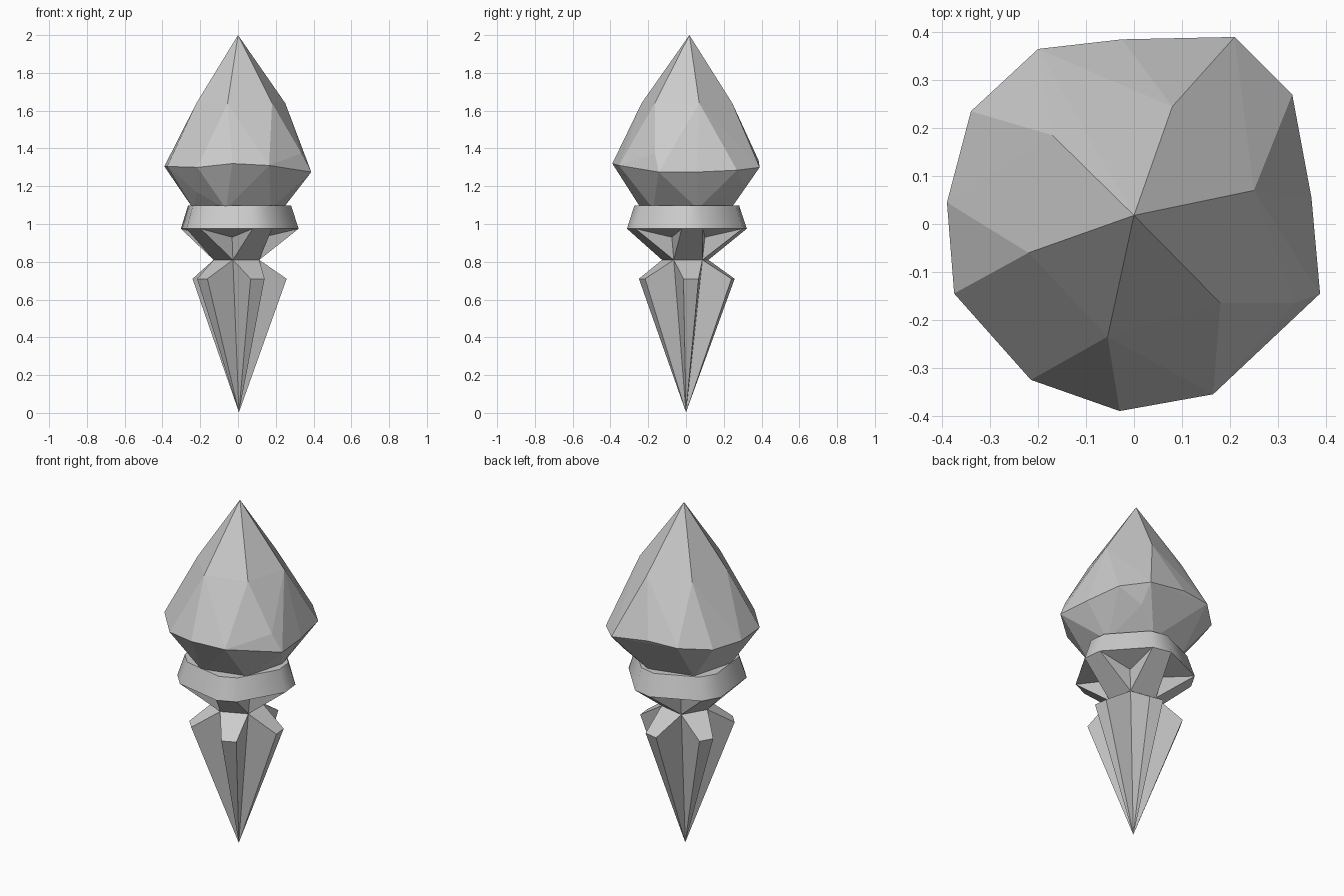
import bpy, bmesh, math

if "Cube" in bpy.data.objects:
    bpy.data.objects.remove(bpy.data.objects["Cube"])

FIN_ANGLES = [math.radians(6 + 72 * i) for i in range(5)]
HALF = math.radians(36)


def polar(r, a, z):
    return (r * math.cos(a), r * math.sin(a), z)


def make_object(name, bm):
    bmesh.ops.remove_doubles(bm, verts=bm.verts[:], dist=0.0005)
    bmesh.ops.recalc_face_normals(bm, faces=bm.faces[:])
    mesh = bpy.data.meshes.new(name)
    bm.to_mesh(mesh)
    bm.free()
    obj = bpy.data.objects.new(name, mesh)
    bpy.context.collection.objects.link(obj)
    return obj


def add_face(bm, *points):
    bm.faces.new([bm.verts.new(p) for p in points])


# Faceted gem: irregular cut stone wrapped around rings of corner points
crown = [(0.08, 0.245), (0.25, 0.07), (0.18, -0.165),
         (-0.055, -0.235), (-0.22, -0.06), (-0.17, 0.185)]
girdle = [(0.21, 0.39, 1.30), (0.33, 0.27, 1.285), (0.37, 0.055, 1.275),
          (0.388, -0.145, 1.275), (0.335, -0.165, 1.375), (0.165, -0.355, 1.31),
          (-0.03, -0.39, 1.32), (-0.215, -0.325, 1.30), (-0.375, -0.145, 1.305),
          (-0.39, 0.045, 1.305), (-0.34, 0.235, 1.31), (-0.20, 0.365, 1.33),
          (-0.025, 0.385, 1.335)]
pavilion = [(0.20, 0.30, 1.205), (-0.29, 0.06, 1.20), (-0.22, -0.19, 1.17)]
base = [polar(0.245, math.radians(15 + 60 * i), 1.08) for i in range(6)]
bm = bmesh.new()
for p in [(0, 0.018, 2.0)] + [(x, y, 1.64) for x, y in crown] + girdle + pavilion + base:
    bm.verts.new(p)
hull = bmesh.ops.convex_hull(bm, input=bm.verts[:])
bmesh.ops.delete(bm, geom=list({v for v in hull["geom_interior"]
                                if isinstance(v, bmesh.types.BMVert)}), context='VERTS')
bmesh.ops.dissolve_limit(bm, angle_limit=math.radians(2), verts=bm.verts[:], edges=bm.edges[:])
make_object("gem", bm)

# Ring band: ten-sided collar, smooth around, with a closed top
TIP = math.radians(10)
corners = [a + s * TIP for a in FIN_ANGLES for s in (-1, 1)]
bm = bmesh.new()
for i, a in enumerate(corners):
    b = corners[(i + 1) % 10]
    add_face(bm, polar(0.322, a, 0.975), polar(0.322, b, 0.975),
             polar(0.282, b, 1.097), polar(0.282, a, 1.097))
add_face(bm, *[polar(0.282, a, 1.097) for a in corners])
ring = make_object("ring_band", bm)
bpy.context.view_layer.objects.active = ring
ring.select_set(True)
bpy.ops.object.shade_smooth_by_angle(angle=math.radians(60))
ring.select_set(False)

# Setting: five flared brackets rising from the neck to the ring
bm = bmesh.new()
for a in FIN_ANGLES:
    n0, n1 = polar(0.13, a - HALF, 0.81), polar(0.13, a + HALF, 0.81)
    v0, v1 = polar(0.15, a - HALF, 0.93), polar(0.15, a + HALF, 0.93)
    c0, c1 = polar(0.322, a - TIP, 0.975), polar(0.322, a + TIP, 0.975)
    c2 = polar(0.322, a + 2 * HALF - TIP, 0.975)
    add_face(bm, n0, n1, c1, c0)
    add_face(bm, n0, c0, v0)
    add_face(bm, n1, v1, c1)
    add_face(bm, v1, c2, c1)
make_object("setting", bm)

# Spike: five flat-edged fins tapering to one point
EDGE = math.radians(9)
tip = (0.005, 0, 0.003)
bm = bmesh.new()
for a in FIN_ANGLES:
    n0, n1 = polar(0.13, a - HALF, 0.81), polar(0.13, a + HALF, 0.81)
    e0, e1 = polar(0.258, a - EDGE, 0.71), polar(0.258, a + EDGE, 0.71)
    add_face(bm, n0, e0, e1, n1)
    add_face(bm, e0, tip, e1)
    add_face(bm, n0, tip, e0)
    add_face(bm, n1, e1, tip)
make_object("spike", bm)
